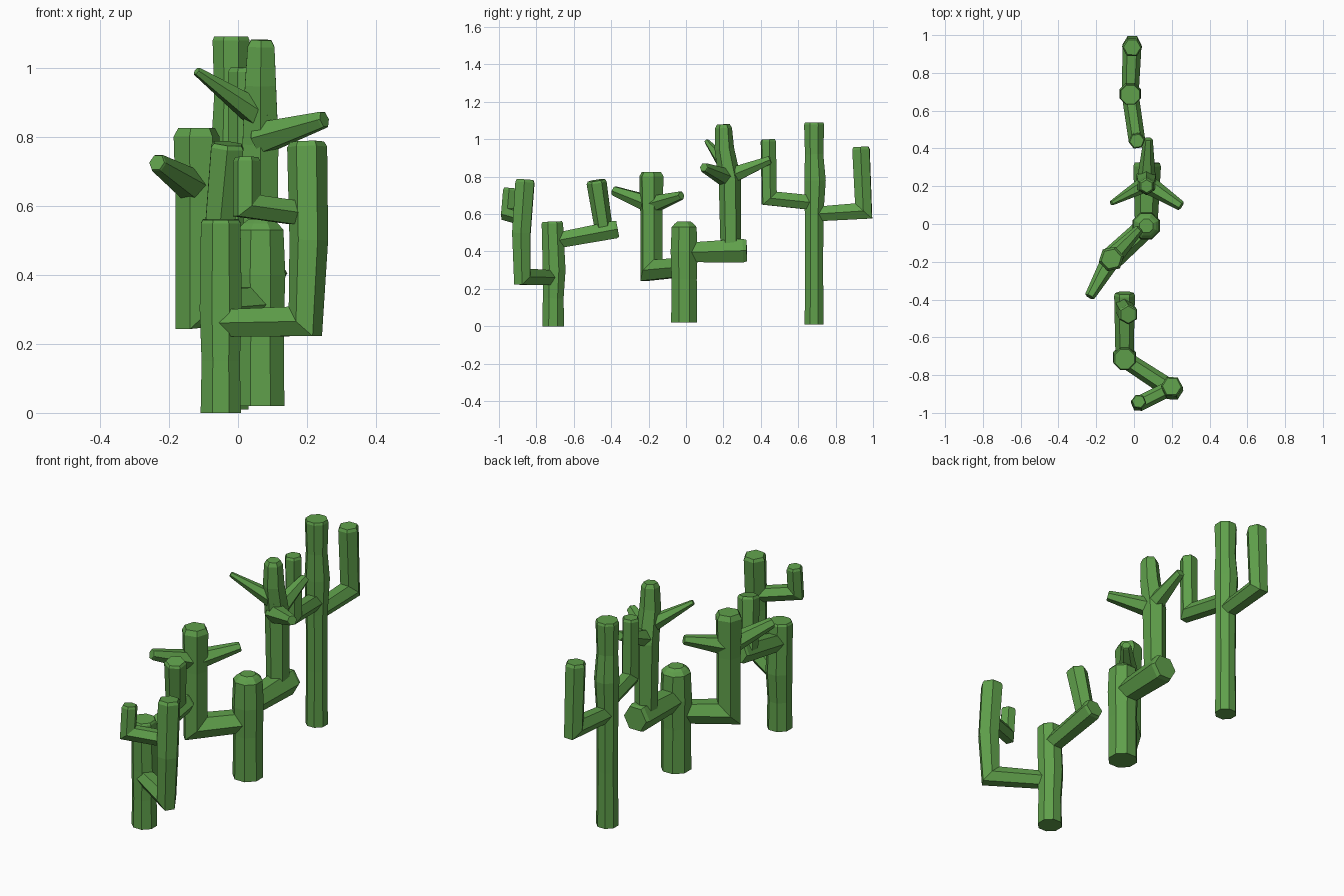
import bpy, bmesh, math
from mathutils import Vector

if "Cube" in bpy.data.objects:
    bpy.data.objects.remove(bpy.data.objects["Cube"])

green = bpy.data.materials.new("cactus green")
green.diffuse_color = (0.115, 0.35, 0.07, 1)
green.use_nodes = True
green.node_tree.nodes["Principled BSDF"].inputs["Base Color"].default_value = green.diffuse_color


def stem(name, points, sides=6, cap=0.02, shrink=0.75):
    """Faceted tube through (x, y, z, radius) points, mitred at bends, bevelled tip."""
    pts = [Vector(p[:3]) for p in points]
    rad = [p[3] for p in points]
    # split the tip off into a small bevel
    last = (pts[-1] - pts[-2]).normalized()
    pts.insert(-1, pts[-1] - last * cap)
    rad.append(rad[-1] * shrink)
    dirs = [(b - a).normalized() for a, b in zip(pts, pts[1:])]
    d = dirs[0]
    ref = Vector((0, 0, 1)) if abs(d.z) < 0.9 else Vector((1, 0, 0))
    u = (ref - d * ref.dot(d)).normalized()
    bm = bmesh.new()
    rings = []
    for i, p in enumerate(pts):
        d = dirs[max(i - 1, 0)]
        nxt = dirs[min(i, len(dirs) - 1)]
        n = (d + nxt).normalized()
        v = d.cross(u)
        ring = []
        for k in range(sides):
            a = 2 * math.pi * (k + 0.5) / sides
            o = (u * math.cos(a) + v * math.sin(a)) * rad[i]
            ring.append(bm.verts.new(p + o - d * (o.dot(n) / d.dot(n))))
        rings.append(ring)
        u = d.rotation_difference(nxt) @ u
    for r, s in zip(rings, rings[1:]):
        for k in range(sides):
            j = (k + 1) % sides
            bm.faces.new((r[k], r[j], s[j], s[k]))
    bm.faces.new(rings[0])
    bm.faces.new(rings[-1])
    bmesh.ops.recalc_face_normals(bm, faces=bm.faces)
    me = bpy.data.meshes.new(name)
    bm.to_mesh(me)
    bm.free()
    me.materials.append(green)
    bpy.context.collection.objects.link(bpy.data.objects.new(name, me))


# Front cactus: trunk, back arm with stub elbow, side arm with small branch
stem("front_trunk", [(-.05, -.71, 0, .063), (-.05, -.71, .15, .06),
                     (-.05, -.705, .3, .066), (-.05, -.715, .56, .062)], 8, .01, .9)
stem("front_back_arm", [(-.05, -.71, .455, .048), (-.05, -.365, .52, .055)], 6, .015, .9)
stem("front_back_upright", [(-.055, -.44, .52, .048), (-.03, -.48, .78, .054)], 6, .012, .85)
stem("front_side_arm", [(-.05, -.715, .26, .045), (.195, -.875, .265, .05),
                        (.205, -.88, .5, .056), (.2, -.86, .785, .058)], 6, .015, .85)
stem("front_side_branch", [(.2, -.865, .575, .04), (.025, -.952, .6, .04),
                           (.025, -.94, .74, .04)], 6, .012, .85)

# Middle cactus: domed trunk with two big arms
stem("middle_trunk", [(.065, -.01, .02, .075), (.065, -.01, .25, .073),
                      (.065, -.01, .4, .078), (.065, -.01, .53, .072),
                      (.065, -.01, .56, .055)], 8, .012, .7)
stem("middle_left_arm", [(.06, -.02, .315, .058), (-.12, -.185, .3, .062),
                         (-.12, -.185, .6, .062), (-.12, -.185, .825, .068)], 6, .025, .8)
stem("middle_right_arm", [(.065, 0, .395, .06), (.07, .325, .405, .073)], 6, .02, .9)
stem("middle_right_upright", [(.065, .24, .4, .055), (.065, .235, .78, .06),
                              (.065, .205, .95, .052), (.067, .2, 1.08, .045)], 6, .02, .75)

# Tapered spikes on the middle cactus arms: root, tip, tip radius
left_root, right_root = (-.12, -.185, .65, .052), (.065, .215, .795, .052)
spikes = [(left_root, (-.235, -.385, .725, .028)),
          (left_root, (.03, -.025, .70, .025)),
          (right_root, (.25, .095, .85, .027)),
          (right_root, (.075, .45, .89, .025)),
          ((.065, .215, .86, .045), (-.12, .11, .99, .014))]
for i, (root, tip) in enumerate(spikes):
    stem(f"middle_spike_{i + 1}", [root, tip], 6, .006, .9)

# Back cactus: tall trunk with two upturned arms
stem("back_trunk", [(-.02, .685, .01, .055), (-.02, .685, .3, .052),
                    (-.02, .685, .6, .054), (-.02, .69, .78, .062),
                    (-.02, .685, .92, .053), (-.02, .685, 1.09, .058)], 8, .012, .92)
stem("back_near_arm", [(-.02, .685, .66, .045), (.015, .445, .685, .044),
                       (.015, .44, 1.0, .044)], 6, .012, .85)
stem("back_far_arm", [(-.02, .69, .6, .045), (-.01, .95, .617, .05),
                      (-.01, .935, .96, .053)], 6, .015, .85)
